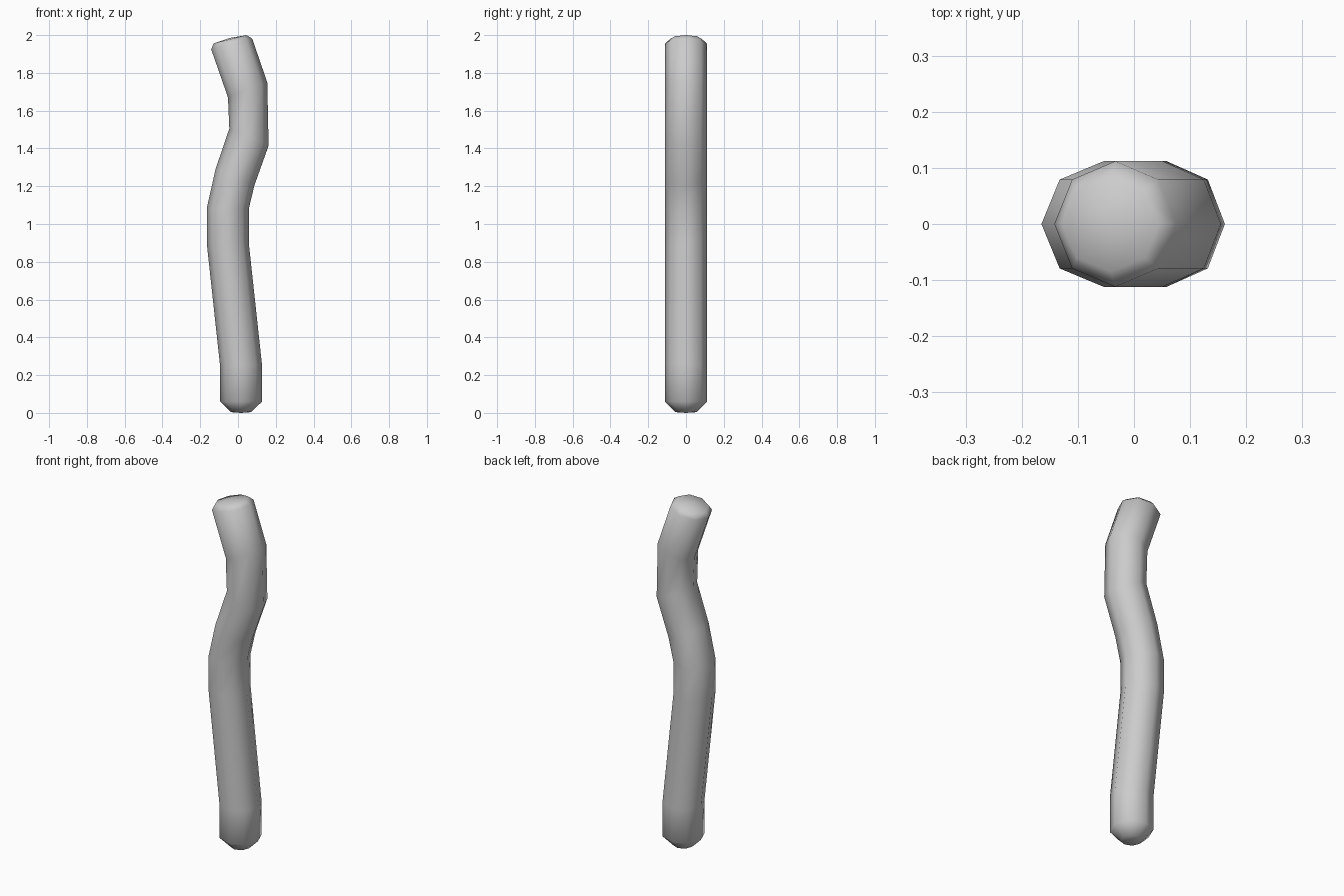
import bpy, bmesh, math
from mathutils import Vector

if "Cube" in bpy.data.objects:
    bpy.data.objects.remove(bpy.data.objects["Cube"])

SIDES = 8
# Each ring: left edge (x, z), right edge (x, z), half depth in y
rings = [
    ((-0.038, 0.004), (0.070, 0.004), 0.055),
    ((-0.095, 0.060), (0.127, 0.060), 0.112),
    ((-0.095, 0.250), (0.127, 0.255), 0.112),
    ((-0.165, 0.895), (0.057, 0.900), 0.112),
    ((-0.165, 1.085), (0.057, 1.080), 0.112),
    ((-0.119, 1.290), (0.087, 1.205), 0.112),
    ((-0.046, 1.505), (0.162, 1.415), 0.112),
    ((-0.053, 1.670), (0.155, 1.750), 0.112),
    ((-0.142, 1.925), (0.075, 1.982), 0.112),
    ((-0.128, 1.957), (0.045, 2.000), 0.085),
]

bm = bmesh.new()
loops = []
for (lx, lz), (rx, rz), depth in rings:
    a, b = Vector((lx, 0, lz)), Vector((rx, 0, rz))
    mid, half = (a + b) / 2, (b - a) / 2
    loops.append([bm.verts.new(mid + half * math.cos(t) + Vector((0, depth * math.sin(t), 0)))
                  for t in (2 * math.pi * i / SIDES for i in range(SIDES))])

# Tube walls
for lo, hi in zip(loops, loops[1:]):
    for i in range(SIDES):
        j = (i + 1) % SIDES
        bm.faces.new((lo[i], lo[j], hi[j], hi[i]))

# End caps, fanned to a centre point
for loop, centre in ((loops[0], (0.016, 0, 0)), (loops[-1], (-0.043, 0, 1.985))):
    c = bm.verts.new(centre)
    for i in range(SIDES):
        bm.faces.new((loop[i], loop[(i + 1) % SIDES], c))
bmesh.ops.recalc_face_normals(bm, faces=bm.faces)
for f in bm.faces:
    f.smooth = True

mesh = bpy.data.meshes.new("bent_stick")
bm.to_mesh(mesh)
bm.free()
bpy.context.collection.objects.link(bpy.data.objects.new("bent_stick", mesh))
